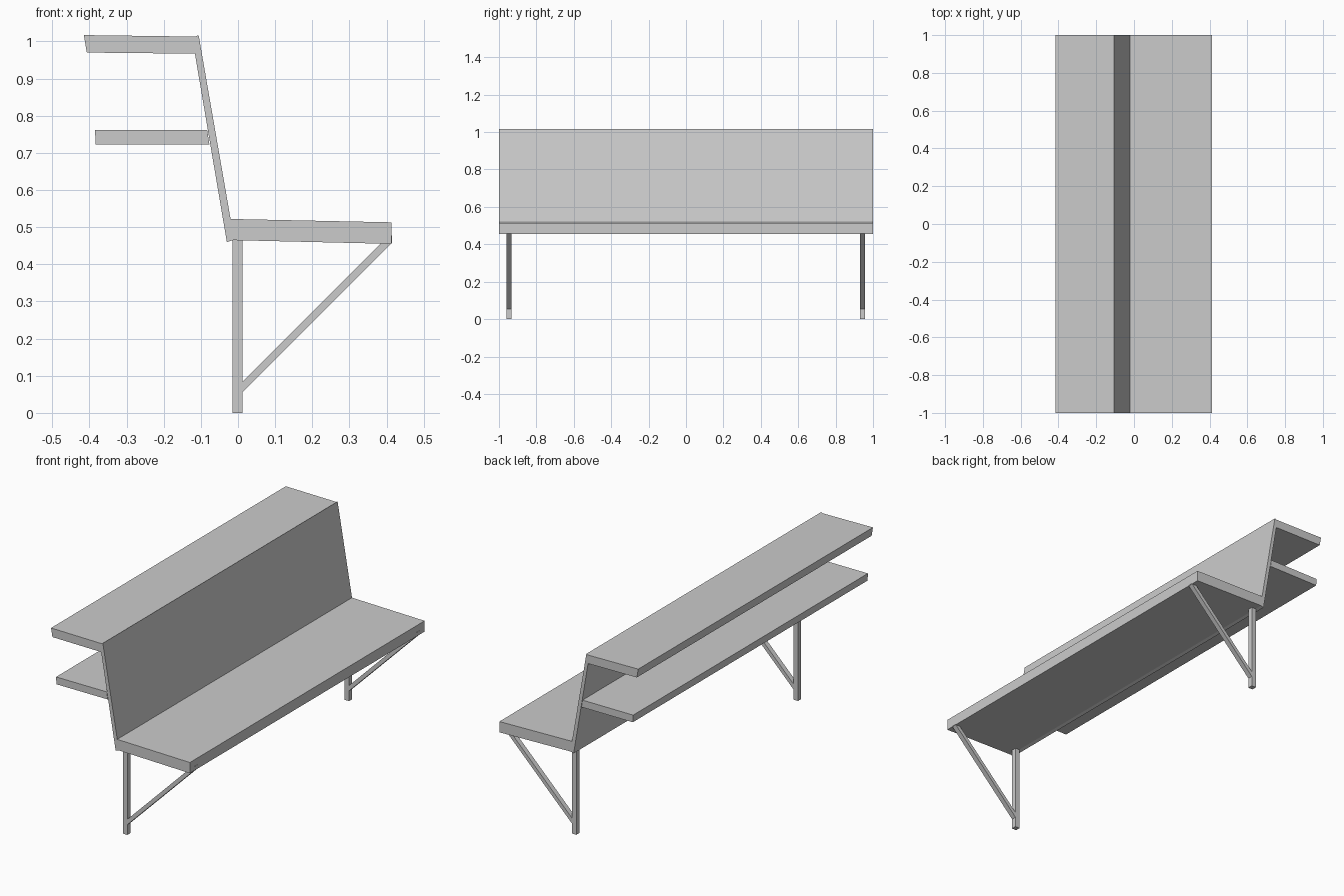
import bpy

if "Cube" in bpy.data.objects:
    bpy.data.objects.remove(bpy.data.objects["Cube"])


def extrude_profile(name, points, y0, y1):
    """Extrude an x-z outline between two y positions."""
    n = len(points)
    verts = [(x, y, z) for y in (y0, y1) for x, z in points]
    faces = [tuple(range(n)), tuple(reversed(range(n, 2 * n)))]
    faces += [(i, i + n, (i + 1) % n + n, (i + 1) % n) for i in range(n)]
    mesh = bpy.data.meshes.new(name)
    mesh.from_pydata(verts, [], faces)
    mesh.update()
    obj = bpy.data.objects.new(name, mesh)
    bpy.context.collection.objects.link(obj)
    return obj


# Seat, leaning back and top ledge as one folded shell
extrude_profile("seat_and_back", [
    (-0.03, 0.46), (-0.013, 0.465), (0.413, 0.455), (0.413, 0.513),
    (-0.02, 0.522), (-0.106, 1.017), (-0.115, 1.013), (-0.415, 1.017),
    (-0.407, 0.97), (-0.116, 0.967)], -1, 1)

# Lower shelf behind the back
extrude_profile("rear_shelf", [
    (-0.385, 0.761), (-0.383, 0.722), (-0.077, 0.722), (-0.083, 0.761)], -1, 1)

# Post and diagonal brace at each end
for side, y0, y1 in (("front", -0.96, -0.933), ("rear", 0.929, 0.956)):
    extrude_profile(side + "_leg", [
        (-0.015, 0), (0.012, 0), (0.012, 0.466), (-0.015, 0.466)], y0, y1)
    extrude_profile(side + "_brace", [
        (0.011, 0.054), (0.414, 0.457), (0.414, 0.477), (0.405, 0.477),
        (0.011, 0.083)], y0, y1)
